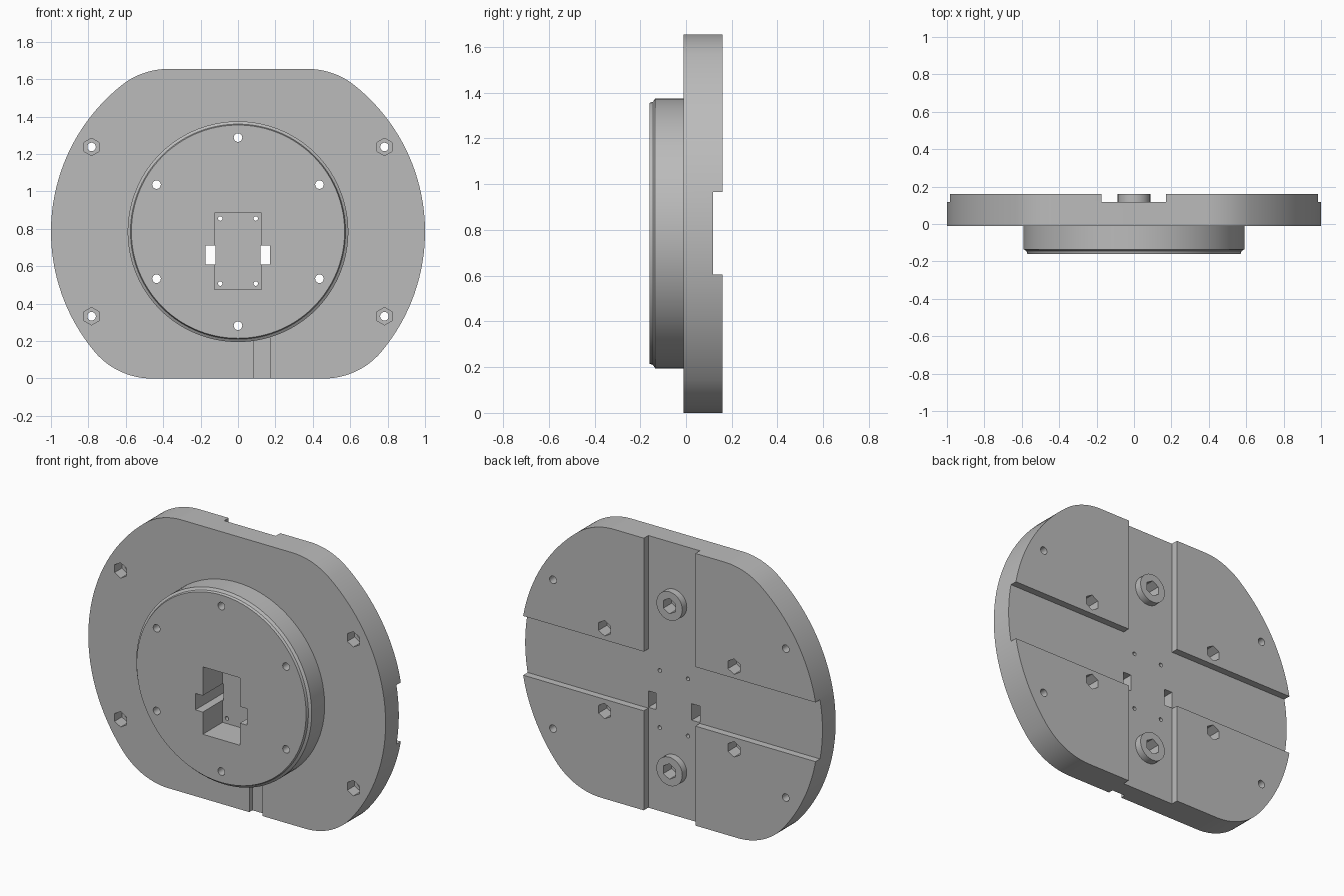
import bpy, bmesh
from math import sin, cos, pi, sqrt, atan2, radians

cube = bpy.data.objects.get("Cube")
if cube:
    bpy.data.objects.remove(cube, do_unlink=True)

grey = bpy.data.materials.new("plain grey")
grey.use_nodes = True
grey.diffuse_color = (0.5, 0.5, 0.5, 1)
grey.node_tree.nodes["Principled BSDF"].inputs["Base Color"].default_value = (0.5, 0.5, 0.5, 1)

CZ = 0.785          # height of the disc axis
FRONT, BACK = -0.01, 0.16
FLOOR = 0.117       # floor of the rear channels
TOP = 1.655


def loft(name, sections):
    """Closed solid through outlines of (x, z) points at successive y."""
    bm = bmesh.new()
    rings = [[bm.verts.new((x, y, z)) for x, z in pts] for pts, y in sections]
    for a, b in zip(rings, rings[1:]):
        for i in range(len(a)):
            j = (i + 1) % len(a)
            bm.faces.new((a[i], a[j], b[j], b[i]))
    bm.faces.new(rings[0])
    bm.faces.new(rings[-1])
    bmesh.ops.recalc_face_normals(bm, faces=bm.faces)
    mesh = bpy.data.meshes.new(name)
    bm.to_mesh(mesh)
    bm.free()
    mesh.materials.append(grey)
    ob = bpy.data.objects.new(name, mesh)
    bpy.context.collection.objects.link(ob)
    return ob


def ngon(x, z, r, n):
    return [(x + r * cos(pi / 2 + 2 * pi * i / n), z + r * sin(pi / 2 + 2 * pi * i / n))
            for i in range(n)]


def rect(x0, x1, z0, z1):
    return [(x0, z0), (x1, z0), (x1, z1), (x0, z1)]


def arc(x, z, r, a0, a1, n):
    return [(x + r * cos(a0 + (a1 - a0) * i / n), z + r * sin(a0 + (a1 - a0) * i / n))
            for i in range(n + 1)]


def plate_outline(fillet=0.4):
    """Unit circle trimmed flat at top and bottom, with rounded corners."""
    up, down = TOP - CZ - fillet, CZ - fillet
    xt = sqrt((1 - fillet) ** 2 - up ** 2)
    xb = sqrt((1 - fillet) ** 2 - down ** 2)
    at, ab = atan2(up, xt), atan2(-down, xb)
    half = (arc(xb, fillet, fillet, -pi / 2, ab, 14)
            + arc(0, CZ, 1, ab, at, 36)[1:-1]
            + arc(xt, TOP - fillet, fillet, at, pi / 2, 14))
    return half + [(-x, z) for x, z in reversed(half)]


# Solid parts
plate = loft("base_plate", [(plate_outline(), FRONT), (plate_outline(), BACK)])
disc = loft("front_disc", [(ngon(0, CZ, r, 120), y) for r, y in
                           ((0.59, FRONT), (0.59, -0.135), (0.575, -0.145), (0.57, -0.16))])
BOLT = 0.503
bosses = [loft(name, [(ngon(0, CZ + s * BOLT, 0.087, 40), y) for y in (FLOOR, BACK)])
          for name, s in (("upper_boss", 1), ("lower_boss", -1))]


def cut(targets, pts, y0, y1):
    cutter = loft("cutter", [(pts, y0), (pts, y1)])
    cutter.hide_render = True
    for ob in targets:
        mod = ob.modifiers.new("cut", 'BOOLEAN')
        mod.operation, mod.solver, mod.object = 'DIFFERENCE', 'EXACT', cutter
        bpy.context.view_layer.objects.active = ob
        bpy.ops.object.modifier_apply(modifier=mod.name)
    bpy.data.objects.remove(cutter, do_unlink=True)


# Crossed rear channels
cross = [(-0.175, -1), (0.172, -1), (0.172, 0.605), (2, 0.605), (2, 0.965), (0.172, 0.965),
         (0.172, 3), (-0.175, 3), (-0.175, 0.965), (-2, 0.965), (-2, 0.605), (-0.175, 0.605)]
cut([plate], cross, FLOOR, 1)

# Cable groove on the lower front
cut([plate], rect(0.083, 0.172, -0.1, 0.3), -0.1, 0.02)

# Central pocket, side slots and its four screw holes
cut([plate, disc], rect(-0.125, 0.125, 0.475, 0.885), -1, 0.03)
for x0, x1 in ((-0.175, -0.12), (0.12, 0.172)):
    cut([plate, disc], rect(x0, x1, 0.61, 0.71), -1, 1)
for x in (-0.095, 0.095):
    for z in (0.507, 0.855):
        cut([plate], ngon(x, z, 0.012, 12), -1, 1)

# Ring of bolt holes with hexagonal seats at the back
for i in range(6):
    a = pi / 2 + i * pi / 3
    x, z = BOLT * cos(a), CZ + BOLT * sin(a)
    solids = [plate] + ([bosses[0]] if i == 0 else [bosses[1]] if i == 3 else [])
    cut(solids, ngon(x, z, 0.047, 6), 0.08, 1)
    cut([plate, disc], ngon(x, z, 0.023, 20), -1, 1)

# Corner bolt holes with hexagonal seats at the front
for x in (-0.783, 0.783):
    for z in (0.333, 1.238):
        cut([plate], ngon(x, z, 0.047, 6), -1, 0.06)
        cut([plate], ngon(x, z, 0.023, 20), -1, 1)

# Smooth rounded walls, crisp edges
bpy.ops.object.select_all(action='DESELECT')
for ob in [plate, disc] + bosses:
    ob.select_set(True)
bpy.context.view_layer.objects.active = plate
bpy.ops.object.shade_smooth_by_angle(angle=radians(25))
